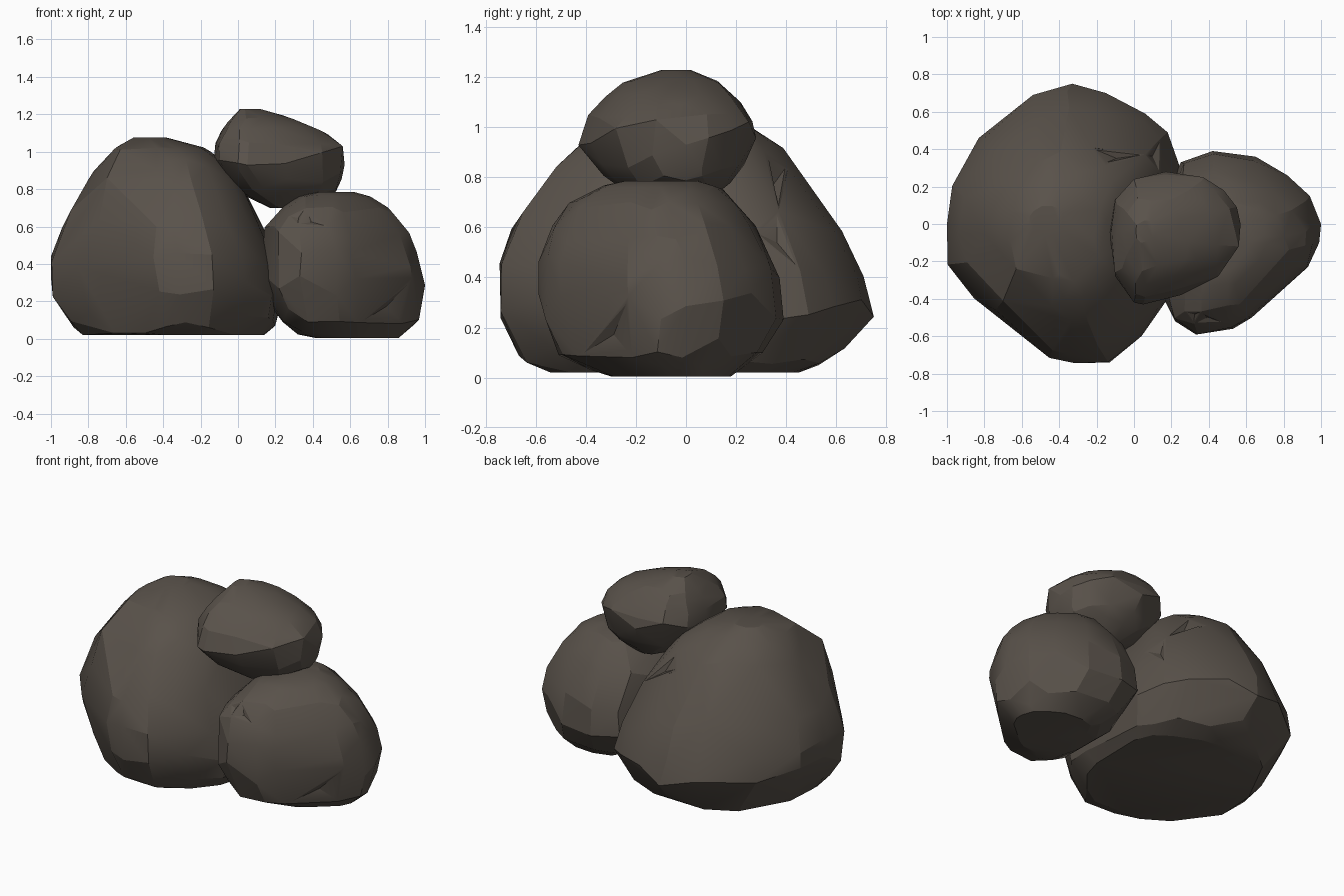
import bpy, bmesh, math, random
from mathutils import Vector

if "Cube" in bpy.data.objects:
    bpy.data.objects.remove(bpy.data.objects["Cube"])

stone = bpy.data.materials.new("dark brown stone")
stone.diffuse_color = (0.100, 0.084, 0.069, 1)
stone.use_nodes = True
stone.node_tree.nodes["Principled BSDF"].inputs["Base Color"].default_value = stone.diffuse_color


def sample(points, t):
    """Linear interpolation along a list of tuples at fractional index t (wraps round)."""
    i, f = math.floor(t), t - math.floor(t)
    a, b = points[i % len(points)], points[(i + 1) % len(points)]
    return [p + (q - p) * f for p, q in zip(a, b)]


def clamp(t):
    return max(0.0, min(1.0, t))


def boulder(name, outline, levels, widest, corners, chips, seed):
    """Scatter points on stacked copies of a plan outline, wrap them in a hull, then chip it.
    levels: (z, xmin, xmax, ymin, ymax); widest: level with the full outline;
    corners: extra bulging points"""
    rng = random.Random(seed)
    xs, ys = [p[0] for p in outline], [p[1] for p in outline]
    x0, x1, y0, y1 = min(xs), max(xs), min(ys), max(ys)
    bm = bmesh.new()
    for i in range(len(levels)):
        inner = 0 < i < len(levels) - 1
        for j in range(len(outline)):
            if i == widest:
                bm.verts.new((*outline[j], levels[i][0] + rng.uniform(-0.05, 0.06)))
                continue
            # slide points up, down and sideways along the surface for irregular facets
            dl = rng.uniform(-0.35, 0.35) if inner else 0
            dj = rng.uniform(-0.15, 0.15) if inner else 0
            z, a, b, c, d = sample(levels, i + dl)
            x, y = sample(outline, j + dj)
            s = rng.uniform(0.99, 1.03) if inner else 1.02
            u = clamp(0.5 + ((x - x0) / (x1 - x0) - 0.5) * s)
            v = clamp(0.5 + ((y - y0) / (y1 - y0) - 0.5) * s)
            bm.verts.new((a + (b - a) * u, c + (d - c) * v, z))
    for co in corners:
        bm.verts.new(co)
    hull = bmesh.ops.convex_hull(bm, input=bm.verts)
    bmesh.ops.delete(bm, geom=list({g for g in hull["geom_interior"] + hull["geom_unused"]
                                    if isinstance(g, bmesh.types.BMVert)}), context='VERTS')
    # merge short edges and near-flat facets into broad planes
    bmesh.ops.remove_doubles(bm, verts=bm.verts, dist=0.03)
    bmesh.ops.dissolve_limit(bm, angle_limit=math.radians(4), verts=bm.verts, edges=bm.edges)
    bmesh.ops.triangulate(bm, faces=bm.faces)
    bmesh.ops.recalc_face_normals(bm, faces=bm.faces)
    # small chips: the facet nearest each spot is dented
    for spot in chips:
        f = min(bm.faces, key=lambda f: (f.calc_center_median() - Vector(spot)).length)
        n, size = f.normal.copy(), math.sqrt(f.calc_area())
        bmesh.ops.inset_individual(bm, faces=[f], thickness=size * 0.2)
        poked = bmesh.ops.poke(bm, faces=[f])
        for v in poked["verts"]:
            v.co -= n * min(0.02, size * 0.15)
    me = bpy.data.meshes.new(name)
    bm.to_mesh(me)
    bm.free()
    me.materials.append(stone)
    ob = bpy.data.objects.new(name, me)
    bpy.context.collection.objects.link(ob)
    bpy.ops.object.select_all(action='DESELECT')
    ob.select_set(True)
    bpy.context.view_layer.objects.active = ob
    bpy.ops.object.shade_smooth_by_angle(angle=math.radians(18))


# Large boulder on the left, squarer towards its front left shoulder and its base
boulder("large_boulder",
        [(-1, 0), (-.97, .2), (-.83, .46), (-.54, .69), (-.33, .75), (-.15, .70),
         (.06, .59), (.18, .49), (.24, .32), (.25, .1), (.23, -.2), (.18, -.4), (.04, -.6),
         (-.13, -.74), (-.31, -.74), (-.42, -.71), (-.6, -.56), (-.83, -.38), (-.99, -.19)],
        [(.02, -.83, .14, -.54, .45), (.07, -.89, .20, -.66, .60), (.27, -1.0, .25, -.75, .745),
         (.44, -1.0, .20, -.75, .70), (.62, -.93, .13, -.69, .61), (.82, -.82, .03, -.54, .45),
         (.93, -.75, -.06, -.43, .38), (1.02, -.66, -.17, -.30, .25), (1.075, -.56, -.38, -.06, .10)],
        2,
        [(-.70, -.41, .86), (-.63, -.24, 1.01), (-.74, -.46, .64), (-.80, .46, .43),
         (-1, .0, .44), (-.3, -.74, .42), (-.66, -.44, .03), (-.5, -.54, .03),
         (-.66, .40, .03), (-.5, .53, .05)],
        [(.02, .40, .75), (-.05, .42, .80), (.1, .35, .6)], 3)

# Medium boulder on the right
boulder("medium_boulder",
        [(1, 0), (.94, .15), (.82, .26), (.65, .36), (.42, .39), (.25, .33), (.15, .1),
         (.12, -.2), (.17, -.42), (.22, -.52), (.33, -.59), (.53, -.56), (.63, -.5),
         (.77, -.35), (.93, -.23), (.99, -.1)],
        [(.005, .40, .86, -.30, .18), (.03, .29, .89, -.38, .22), (.10, .20, .97, -.53, .31),
         (.28, .17, 1.0, -.59, .385), (.44, .14, .965, -.59, .37), (.58, .13, .91, -.56, .30),
         (.69, .22, .82, -.48, .21), (.76, .31, .71, -.36, .14), (.785, .42, .62, -.25, .05)],
        3, [(.34, -.59, .46)],
        [(.35, -.48, .65), (.45, -.5, .6), (.83, -.3, .2)], 8)

# Small boulder resting on top
boulder("small_boulder",
        [(.57, 0), (.55, .09), (.48, .18), (.37, .25), (.17, .28), (0, .24), (-.1, .13),
         (-.13, -.05), (-.1, -.28), (0, -.42), (.05, -.43), (.25, -.38), (.45, -.28), (.56, -.12)],
        [(.70, .17, .36, -.18, .08), (.78, .00, .52, -.31, .18), (.86, -.09, .56, -.38, .24),
         (.97, -.13, .57, -.43, .275), (1.05, -.12, .53, -.39, .26), (1.11, -.09, .46, -.34, .21),
         (1.18, -.04, .29, -.25, .14), (1.228, .01, .12, -.10, .02)],
        3, [], [], 5)
